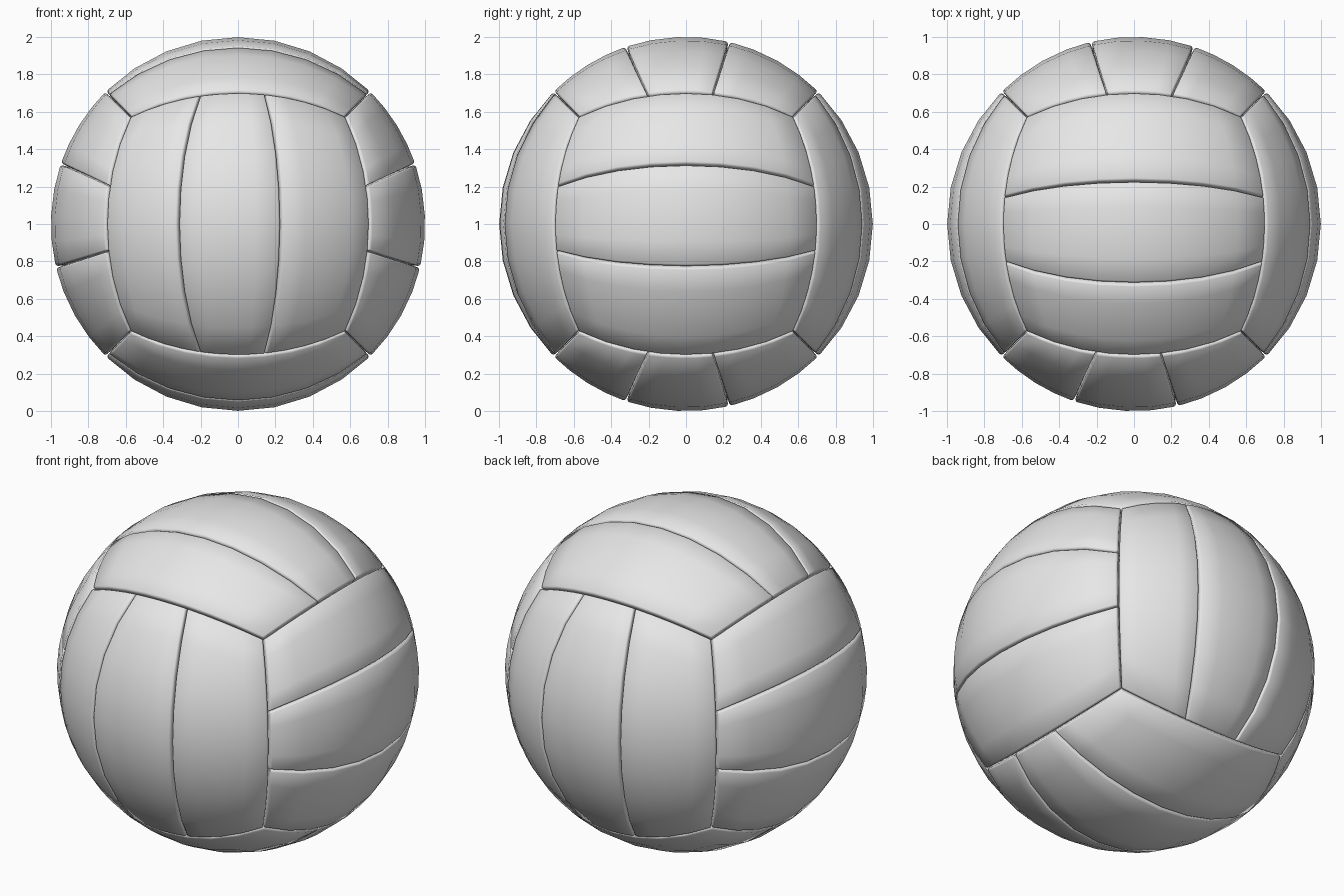
import bpy, bmesh
from math import atan, tan, pi, radians
from mathutils import Vector

cube = bpy.data.objects.get("Cube")
if cube:
    bpy.data.objects.remove(cube, do_unlink=True)

# One plain grey leather
leather = bpy.data.materials.new("grey_leather")
leather.use_nodes = True
grey = (0.8, 0.8, 0.8, 1)
leather.diffuse_color = grey
leather.node_tree.nodes["Principled BSDF"].inputs["Base Color"].default_value = grey

CENTRE = Vector((0, 0, 1))
X, Y, Z = Vector((1, 0, 0)), Vector((0, 1, 0)), Vector((0, 0, 1))
NARROW, WIDE = 0.237, 0.338
# Rolled panel edge: distance in from the seam, radius there
EDGE = [(0, 0.955), (0.004, 0.988), (0.008, 0.995), (0.016, 1.0)]


def stations(divisions):
    """Rows across a panel: (fraction, inset, radius), seam to seam."""
    rows = [(0, d, r) for d, r in EDGE]
    rows += [(i / divisions, 0, 1.0) for i in range(1, divisions)]
    rows += [(1, -d, r) for d, r in reversed(EDGE)]
    return rows


def seam(c, v):
    """Angle of a seam across the face; inner seams pinch towards the ends."""
    return atan(c if abs(c) == 1 else c * (1 - 0.13 * v * v))


def panel(name, normal, across, along, c0, c1):
    bm = bmesh.new()
    grid = []
    for tb, db, rb in stations(8):
        v = tan(-pi / 4 + tb * pi / 2 + db)
        a0, a1 = seam(c0, v), seam(c1, v)
        row = []
        for ta, da, ra in stations(4):
            u = tan(a0 + (a1 - a0) * ta + da)
            p = (normal + across * u + along * v).normalized() * min(ra, rb)
            row.append(bm.verts.new(p + CENTRE))
        grid.append(row)
    for r0, r1 in zip(grid, grid[1:]):
        for i in range(len(r0) - 1):
            bm.faces.new((r0[i], r0[i + 1], r1[i + 1], r1[i]))
    # Turn the panel outwards
    if across.cross(along).dot(normal) < 0:
        bmesh.ops.reverse_faces(bm, faces=bm.faces[:])
    mesh = bpy.data.meshes.new(name)
    bm.to_mesh(mesh)
    bm.free()
    mesh.materials.append(leather)
    mesh.shade_smooth()
    mesh.set_sharp_from_angle(angle=radians(40))
    bpy.context.collection.objects.link(bpy.data.objects.new(name, mesh))


# Six sides of three strips, each side turned against its neighbours
SIDES = [
    ("front", -Y, X, Z, -WIDE, NARROW),
    ("back", Y, X, Z, -NARROW, WIDE),
    ("left", X, Z, Y, -NARROW, WIDE),
    ("right", -X, Z, Y, -NARROW, WIDE),
    ("top", Z, Y, X, -WIDE, NARROW),
    ("bottom", -Z, Y, X, -WIDE, NARROW),
]
for side, normal, across, along, low, high in SIDES:
    cuts = [-1, low, high, 1]
    for i, label in enumerate(("first", "middle", "last")):
        panel(f"{side}_{label}_panel", normal, across, along, cuts[i], cuts[i + 1])
